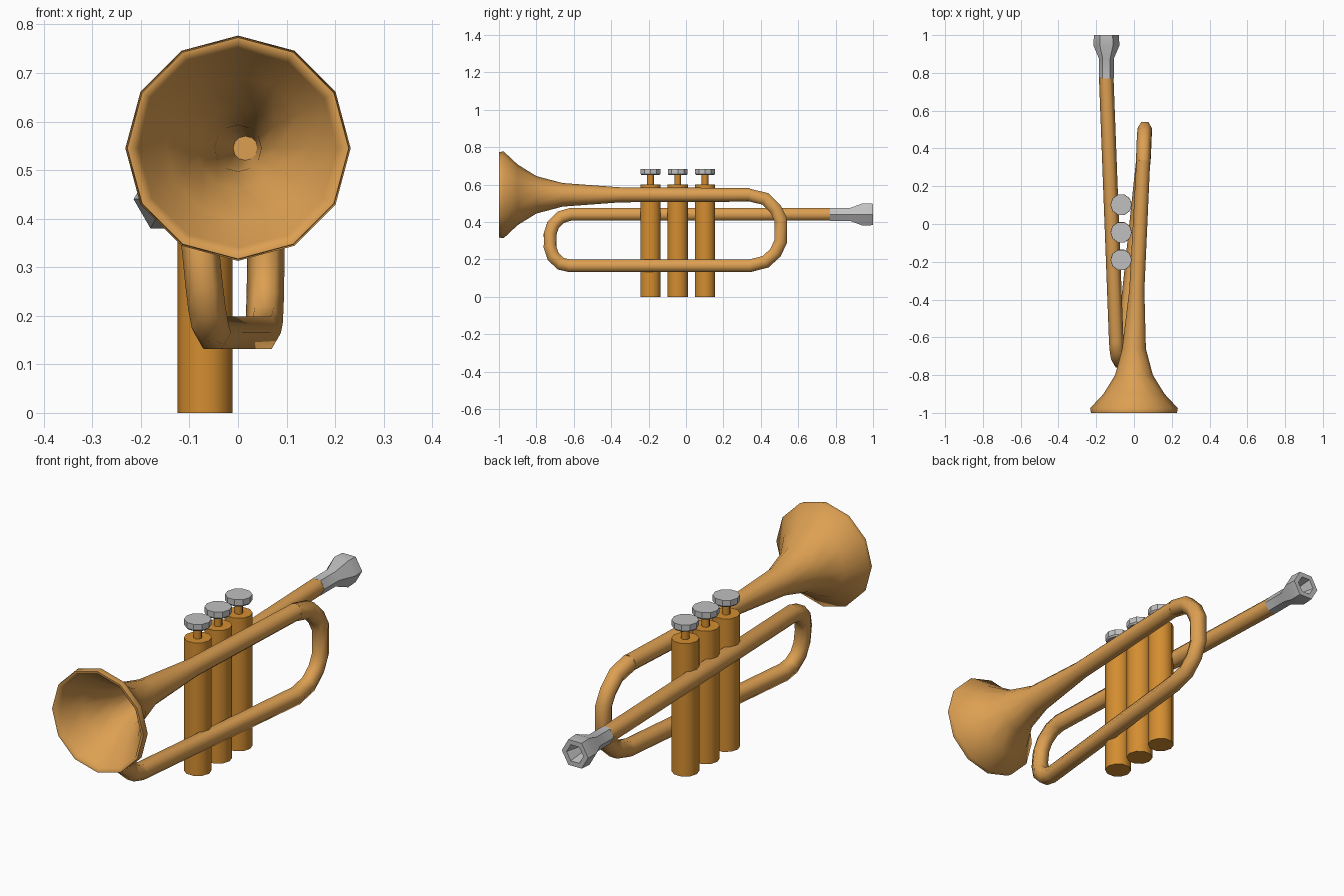
import bpy, bmesh, math
from mathutils import Vector

if "Cube" in bpy.data.objects:
    bpy.data.objects.remove(bpy.data.objects["Cube"])


def material(name, rgb):
    m = bpy.data.materials.new(name)
    m.diffuse_color = (*rgb, 1)
    m.use_nodes = True
    m.node_tree.nodes["Principled BSDF"].inputs["Base Color"].default_value = m.diffuse_color
    return m


BRASS = material("brass", (0.72, 0.35, 0.085))
VALVE = material("valve_gold", (0.66, 0.27, 0.03))
SILVER = material("silver", (0.53, 0.53, 0.53))


def sweep(name, stations, sides, mat, angle=50):
    """Rings at (x, y, z, radius) stations, mitred; a corner always points along +x.
    Closed with caps at both ends."""
    pts = [Vector(s[:3]) for s in stations]
    bm = bmesh.new()
    rings = []
    for i, s in enumerate(stations):
        a = pts[i] - pts[i - 1] if i else pts[1] - pts[0]
        b = pts[i + 1] - pts[i] if i < len(pts) - 1 else a
        a, b = a.normalized(), b.normalized()
        t = (a + b).normalized()
        miter = 1 / max(t.dot(b), 0.7)
        v = t.cross(Vector((1, 0, 0))).normalized()
        u = v.cross(t)
        ring = []
        for k in range(sides):
            w = 2 * math.pi * k / sides
            ring.append(bm.verts.new(pts[i] + s[3] * (u * math.cos(w) + v * math.sin(w) * miter)))
        rings.append(ring)
    for r, q in zip(rings, rings[1:]):
        for k in range(sides):
            j = (k + 1) % sides
            bm.faces.new((r[k], r[j], q[j], q[k]))
    bm.faces.new(rings[0])
    bm.faces.new(rings[-1])
    finish(name, bm, mat, angle)


def lathe(name, profile, sides, mat, place, angle=50):
    """Turn (height, radius) points round an axis; place(h, a, b) gives the position."""
    bm = bmesh.new()
    rings = [[bm.verts.new(place(h, r * math.cos(2 * math.pi * k / sides),
                                 r * math.sin(2 * math.pi * k / sides)))
              for k in range(sides)] for h, r in profile]
    for r, q in zip(rings, rings[1:]):
        for k in range(sides):
            j = (k + 1) % sides
            bm.faces.new((r[k], r[j], q[j], q[k]))
    bm.faces.new(rings[0])
    bm.faces.new(rings[-1])
    finish(name, bm, mat, angle)


def finish(name, bm, mat, angle):
    bmesh.ops.recalc_face_normals(bm, faces=bm.faces)
    me = bpy.data.meshes.new(name)
    bm.to_mesh(me)
    bm.free()
    me.materials.append(mat)
    ob = bpy.data.objects.new(name, me)
    bpy.context.collection.objects.link(ob)
    bpy.context.view_layer.objects.active = ob
    ob.select_set(True)
    bpy.ops.object.shade_smooth_by_angle(angle=math.radians(angle))
    ob.select_set(False)


# Flared bell: inside from the throat to the rim, then outside back to the bell pipe
def bell_place(y, a, b):
    x = max(0, y + 0.65) * 0.05
    return (x, y, 0.545 + b)


bell = [(-0.35, 0.025), (-0.66, 0.048), (-0.8, 0.085), (-0.9, 0.148), (-0.975, 0.205),
        (-1.0, 0.217), (-1.0, 0.228), (-0.975, 0.232), (-0.9, 0.162), (-0.8, 0.1),
        (-0.66, 0.063), (-0.35, 0.04), (0.34, 0.0365)]
lathe("bell", bell, 12, BRASS,
      lambda y, a, b: (a + bell_place(y, a, b)[0], y, 0.545 + b), 70)

# One wrapped pipe: back bend, bottom run, front bend, lead pipe
R = 0.0385
path = [(0.049, 0.33, 0.546), (0.052, 0.425, 0.523), (0.055, 0.478, 0.47), (0.057, 0.506, 0.415),
        (0.057, 0.506, 0.295), (0.056, 0.478, 0.235), (0.054, 0.425, 0.187), (0.050, 0.34, 0.165),
        (-0.052, -0.62, 0.165), (-0.057, -0.67, 0.177), (-0.064, -0.71, 0.215),
        (-0.070, -0.727, 0.265), (-0.077, -0.727, 0.335), (-0.084, -0.71, 0.385),
        (-0.090, -0.67, 0.425), (-0.094, -0.62, 0.44), (-0.147, 0.78, 0.44)]
sweep("wrapped_pipe", [(*p, R) for p in path], 6, BRASS, 70)

# Mouthpiece with a hollow cup
cup = [(0.77, 0.039), (0.875, 0.039), (0.945, 0.069), (1.0, 0.066), (1.0, 0.042), (0.93, 0.025)]
lathe("mouthpiece", cup, 6, SILVER, lambda y, a, b: (-0.146 + a, y, 0.44 + b), 40)

# Three valves, each with a stem and finger button
for i, y in enumerate((-0.19, -0.044, 0.102), 1):
    def upright(h, a, b, y=y):
        return (-0.068 + a, y + b, h)
    lathe(f"valve_casing_{i}", [(0, 0.057), (0.6, 0.057)], 10, VALVE, upright)
    lathe(f"valve_stem_{i}", [(0.59, 0.018), (0.655, 0.018)], 8, VALVE, upright)
    lathe(f"valve_button_{i}", [(0.65, 0.05), (0.657, 0.056), (0.683, 0.056)], 10, SILVER, upright, 30)
